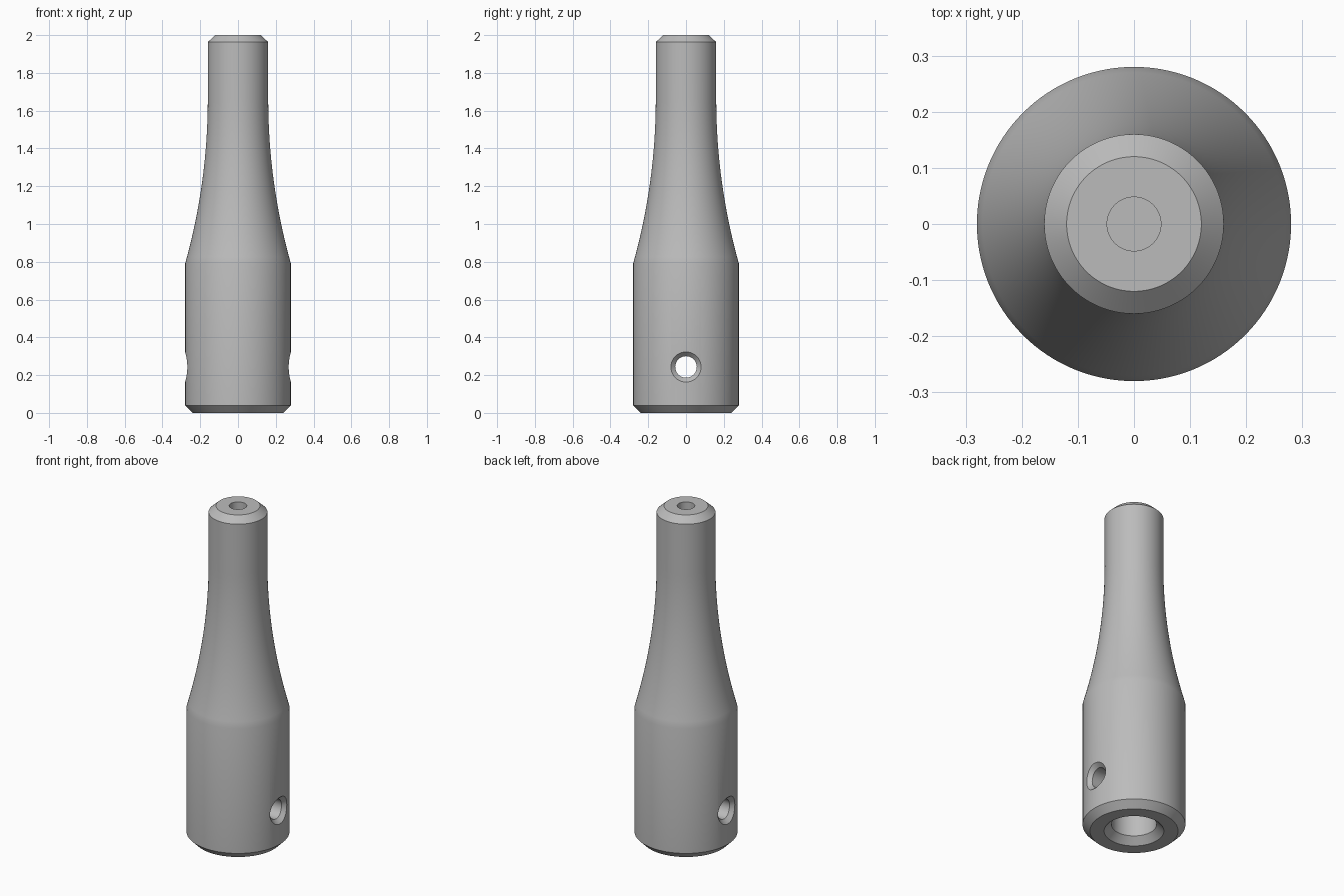
import bpy, bmesh
from math import sin, cos, pi, sqrt
from mathutils import Matrix

cube = bpy.data.objects.get("Cube")
if cube:
    bpy.data.objects.remove(cube, do_unlink=True)

SEGMENTS = 128
BODY_R, NECK_R = 0.28, 0.16
SHOULDER_Z, NECK_Z = 0.79, 1.66
HOLE_Z, HOLE_R, RIM_R = 0.243, 0.057, 0.08

steel = bpy.data.materials.new("satin grey steel")
steel.use_nodes = True
grey = (0.5, 0.5, 0.5, 1)
steel.diffuse_color = grey
steel.node_tree.nodes["Principled BSDF"].inputs["Base Color"].default_value = grey


def make_object(name, bm):
    bmesh.ops.remove_doubles(bm, verts=bm.verts, dist=1e-5)
    bmesh.ops.recalc_face_normals(bm, faces=bm.faces)
    mesh = bpy.data.meshes.new(name)
    bm.to_mesh(mesh)
    bm.free()
    mesh.materials.append(steel)
    obj = bpy.data.objects.new(name, mesh)
    bpy.context.collection.objects.link(obj)
    return obj


def lathe(name, profile):
    bm = bmesh.new()
    verts = [bm.verts.new((r, 0, z)) for r, z in profile]
    edges = [bm.edges.new(pair) for pair in zip(verts, verts[1:])]
    bmesh.ops.spin(bm, geom=verts + edges, cent=(0, 0, 0), axis=(0, 0, 1),
                   angle=2 * pi, steps=SEGMENTS)
    return make_object(name, bm)


# Concave arc flowing from the shoulder into the straight neck
rise = NECK_Z - SHOULDER_Z
flare = BODY_R - NECK_R
arc_r = (rise ** 2 + flare ** 2) / (2 * flare)
taper = []
for i in range(25):
    z = SHOULDER_Z + rise * i / 24
    taper.append((NECK_R + arc_r - sqrt(arc_r ** 2 - (NECK_Z - z) ** 2), z))

# Body: blind bore below, chamfered ends, blind hole on top
profile = [(0, 0.6), (0.123, 0.6), (0.123, 0.04), (0.163, 0),
           (0.24, 0), (BODY_R, 0.04)]
profile += taper
profile += [(NECK_R, 1.963), (0.12, 2), (0.048, 2), (0.048, 1.7), (0, 1.7)]
body = lathe("handle_body", profile)


# Cross-hole cutter: its rim follows the curved wall, with an even chamfer
def ring(bm, side, radius, depth=None):
    verts = []
    for i in range(48):
        a = 2 * pi * i / 48
        y, z = radius * cos(a), radius * sin(a)
        x = 0.4 if depth is None else sqrt(BODY_R ** 2 - y * y) - depth
        verts.append(bm.verts.new((side * x, y, z + HOLE_Z)))
    return verts


bm = bmesh.new()
rings = [ring(bm, 1, RIM_R), ring(bm, 1, RIM_R, 0), ring(bm, 1, HOLE_R, 0.025),
         ring(bm, -1, HOLE_R, 0.025), ring(bm, -1, RIM_R, 0), ring(bm, -1, RIM_R)]
for a, b in zip(rings, rings[1:]):
    for i in range(48):
        j = (i + 1) % 48
        bm.faces.new((a[i], a[j], b[j], b[i]))
bm.faces.new(rings[0])
bm.faces.new(rings[-1])
cutter = make_object("cross_hole_cutter", bm)
cutter.hide_render = True

# Cut the hole, then drop the helper
cut = body.modifiers.new("cross_hole", 'BOOLEAN')
cut.operation = 'DIFFERENCE'
cut.solver = 'EXACT'
cut.object = cutter
bpy.ops.object.select_all(action='DESELECT')
bpy.context.view_layer.objects.active = body
body.select_set(True)
bpy.ops.object.modifier_apply(modifier=cut.name)
bpy.data.objects.remove(cutter, do_unlink=True)

bpy.ops.object.shade_smooth_by_angle(angle=pi / 7)
